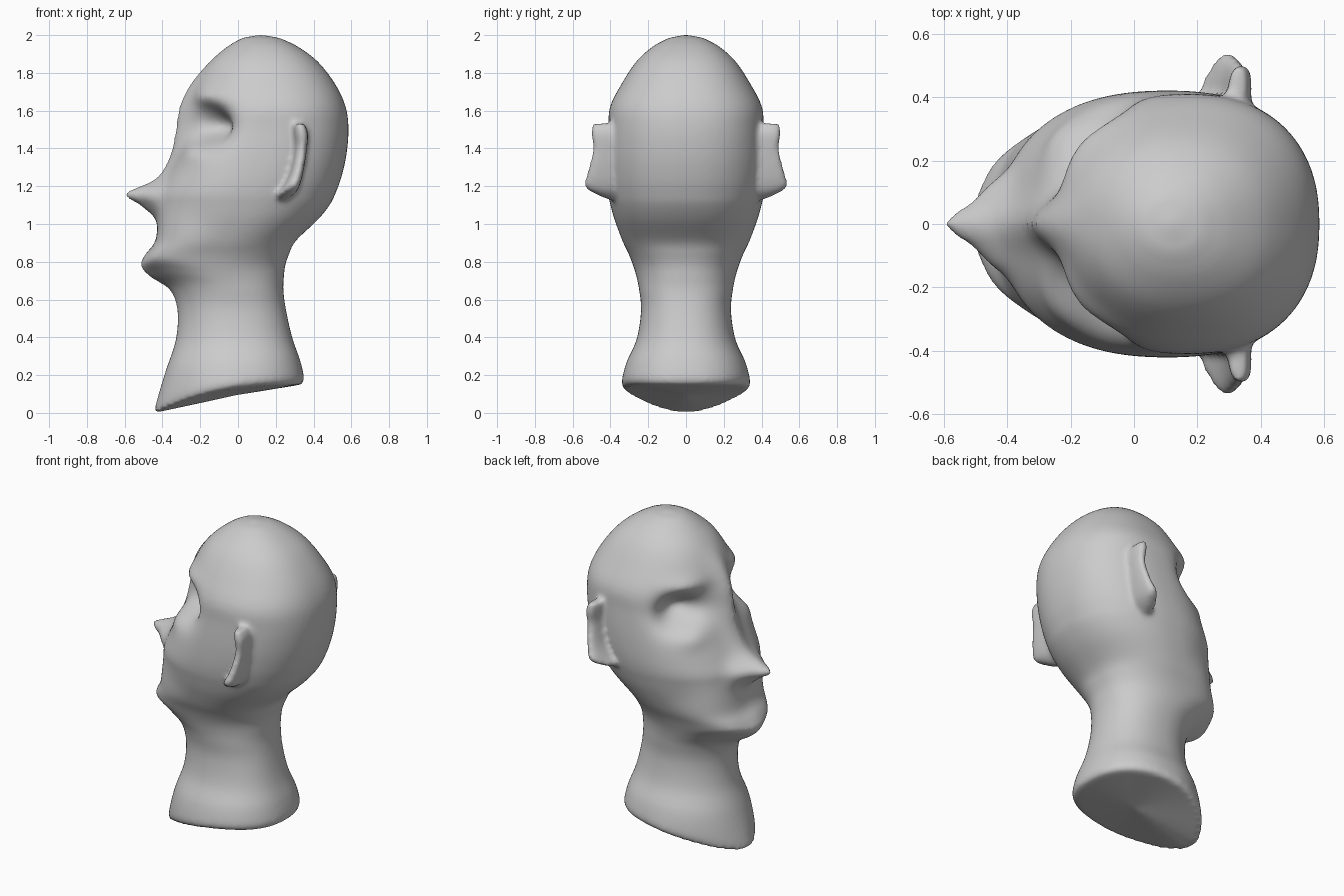
import bpy, bmesh, math
from mathutils import Vector

if "Cube" in bpy.data.objects:
    bpy.data.objects.remove(bpy.data.objects["Cube"])


def smooth_rows(rows, steps):
    """Catmull-Rom interpolation through rows of section parameters."""
    out = []
    for i in range(len(rows) - 1):
        a, b, c, d = (rows[max(i - 1, 0)], rows[i], rows[i + 1],
                      rows[min(i + 2, len(rows) - 1)])
        for k in range(steps):
            t = k / steps
            out.append([0.5 * (2 * q + (r - p) * t + (2 * p - 5 * q + 4 * r - s) * t * t
                               + (3 * q - p - 3 * r + s) * t ** 3)
                        for p, q, r, s in zip(a, b, c, d)])
    return out + [list(rows[-1])]


def power(v, e):
    return math.copysign(abs(v) ** e, v)


def loft(bm, rings, low, high):
    """Skin rings of points and close both ends to a centre point."""
    loops = [[bm.verts.new(p) for p in r] for r in rings]
    n = len(loops[0])
    for a, b in zip(loops, loops[1:]):
        for i in range(n):
            bm.faces.new((a[i], a[(i + 1) % n], b[(i + 1) % n], b[i]))
    for loop, tip, flip in ((loops[0], low, 1), (loops[-1], high, 0)):
        c = bm.verts.new(tip)
        for i in range(n):
            p, q = loop[i], loop[(i + 1) % n]
            bm.faces.new((q, p, c) if flip else (p, q, c))


# Head sections: z, midline profile x, face x, back x, half width, front roundness
HEAD = [
    (0.00, -0.445, -0.445, 0.335, 0.325, 1.7),
    (0.06, -0.43, -0.43, 0.35, 0.34, 1.8),
    (0.22, -0.38, -0.38, 0.33, 0.315, 2.0),
    (0.38, -0.33, -0.33, 0.29, 0.262, 2.0),
    (0.54, -0.32, -0.32, 0.255, 0.238, 2.0),
    (0.65, -0.36, -0.35, 0.24, 0.248, 2.1),
    (0.72, -0.465, -0.44, 0.243, 0.262, 2.3),
    (0.78, -0.515, -0.495, 0.25, 0.28, 2.6),
    (0.84, -0.49, -0.475, 0.27, 0.303, 2.8),
    (0.91, -0.438, -0.438, 0.305, 0.337, 2.75),
    (1.02, -0.435, -0.425, 0.42, 0.378, 2.5),
    (1.10, -0.52, -0.42, 0.485, 0.40, 2.35),
    (1.16, -0.60, -0.415, 0.515, 0.413, 2.3),
    (1.24, -0.435, -0.38, 0.545, 0.42, 2.3),
    (1.36, -0.36, -0.32, 0.573, 0.42, 2.35),
    (1.50, -0.33, -0.26, 0.585, 0.412, 2.35),
    (1.62, -0.31, -0.24, 0.57, 0.402, 2.2),
    (1.74, -0.25, -0.22, 0.515, 0.342, 2.1),
    (1.86, -0.148, -0.148, 0.422, 0.263, 2.1),
    (1.94, -0.055, -0.055, 0.315, 0.175, 2.0),
    (1.985, 0.022, 0.022, 0.22, 0.092, 2.0),
]

# Soft hollows and bulges per side: centre (x, |y|, z), radii, push (x, |y|)
FORMS = [
    ((-0.16, 0.28, 1.51), (0.11, 0.14, 0.10), (0.12, -0.10)),      # eye socket
    ((-0.21, 0.26, 1.39), (0.10, 0.09, 0.07), (-0.02, 0.02)),      # eyeball
    ((-0.16, 0.25, 1.67), (0.12, 0.14, 0.05), (-0.025, 0.015)),    # brow
    ((-0.42, 0.10, 1.14), (0.10, 0.06, 0.07), (-0.03, 0.015)),     # nose wing
    ((-0.20, 0.34, 1.02), (0.13, 0.12, 0.10), (0.008, -0.008)),    # cheek hollow
]


def head_ring(row, count=112):
    z, prof, face, back, w, n = row
    mid, ring = (face + back) / 2, []
    for i in range(count):
        t = 2 * math.pi * i / count
        c, s = -math.cos(t), -math.sin(t)
        e = 2 / (n if c < 0 else 2.3)
        x = mid + (back - face) / 2 * power(c, e)
        y = w * power(s, e)
        rise = 0
        if c < 0:
            # nose and glabella ridge on the midline, jaw edge rising to the ear
            x += (prof - face) * math.exp(-(y / 0.075) ** 2)
            rise = 0.06 * abs(s * c) * math.exp(-((z - 0.74) / 0.11) ** 2)
        dx = dy = 0
        for ctr, rad, push in FORMS:
            g = math.exp(-sum(((p - q) / r) ** 2
                              for p, q, r in zip((x, abs(y), z), ctr, rad)))
            dx, dy = dx + g * push[0], dy + g * push[1]
        dy *= min(1, abs(y) / 0.1)
        # slanted neck cut
        slant = min(max((0.34 - x) / 0.78, 0), 1)
        lift = 0.15 * (1 - slant ** 2.6) * max(0, 1 - z / 0.45) ** 1.5
        ring.append(Vector((x + dx, y + math.copysign(dy, y * dy), z + lift + rise)))
    return ring


bm = bmesh.new()
loft(bm, [head_ring(r) for r in smooth_rows(HEAD, 6)], (0, 0, 0.095), (0.12, 0, 2.003))

# Ears: z, x, outer |y|, half thickness
EAR = [(1.13, 0.225, 0.41, 0.03), (1.16, 0.245, 0.48, 0.05), (1.20, 0.275, 0.537, 0.045),
       (1.28, 0.305, 0.52, 0.036), (1.40, 0.325, 0.492, 0.034),
       (1.48, 0.325, 0.503, 0.04), (1.53, 0.315, 0.495, 0.03)]
for side in (1, -1):
    rings = []
    for z, x, outer, thick in smooth_rows(EAR, 4):
        ring = []
        for i in range(24):
            t = 2 * math.pi * i / 24
            v = power(math.sin(t), 0.7)
            ring.append((x + thick * power(math.cos(t), 0.7) + 0.015 * v,
                         side * (0.35 + (outer - 0.35) * v), z))
        rings.append(ring)
    loft(bm, rings, (0.22, side * 0.35, 1.12), (0.315, side * 0.35, 1.535))

bmesh.ops.recalc_face_normals(bm, faces=bm.faces)
mesh = bpy.data.meshes.new("sculpted_head")
bm.to_mesh(mesh)
bm.free()
head = bpy.data.objects.new("sculpted_head", mesh)
bpy.context.collection.objects.link(head)

# Fuse head and ears into one soft skin
fuse = head.modifiers.new("fuse", "REMESH")
fuse.mode = "VOXEL"
fuse.voxel_size = 0.014
fuse.use_smooth_shade = True
soften = head.modifiers.new("soften", "SMOOTH")
soften.factor = 0.5
soften.iterations = 6
